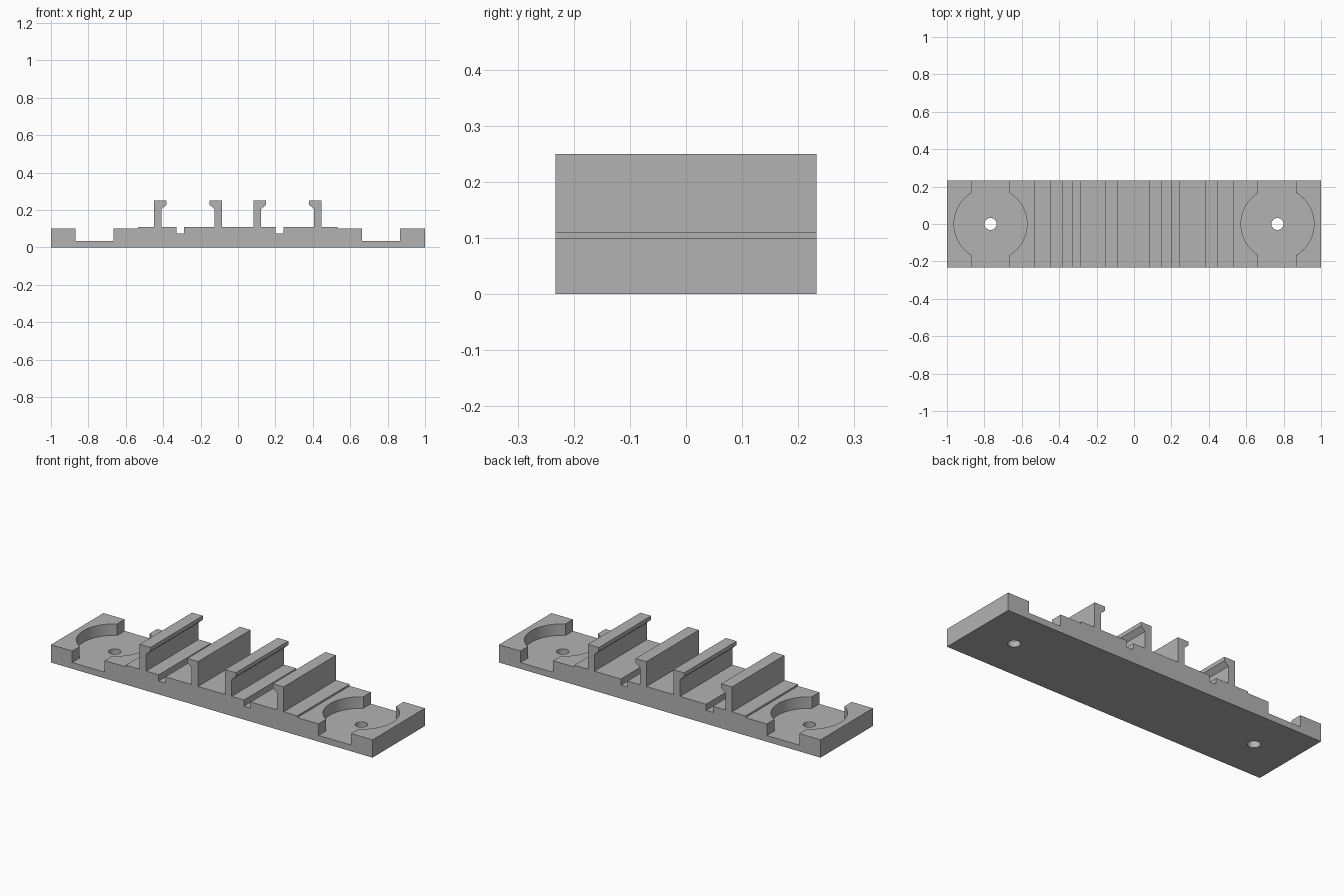
import bpy
import bmesh
import math

cube = bpy.data.objects.get("Cube")
if cube:
    bpy.data.objects.remove(cube, do_unlink=True)

HALF_DEPTH = 0.233
END_TOP, MID_TOP, FLOOR, GROOVE, CLIP_TOP = 0.1, 0.11, 0.035, 0.075, 0.25
POCKET_X = 0.767

grey = bpy.data.materials.new("plain grey")
grey.use_nodes = True
grey.diffuse_color = (0.45, 0.45, 0.45, 1)
grey.node_tree.nodes["Principled BSDF"].inputs["Base Color"].default_value = grey.diffuse_color


def extrude_profile(name, points):
    """Extrude an x-z outline through the whole depth."""
    bm = bmesh.new()
    face = bm.faces.new([bm.verts.new((x, -HALF_DEPTH, z)) for x, z in points])
    moved = bmesh.ops.extrude_face_region(bm, geom=[face])["geom"]
    verts = [v for v in moved if isinstance(v, bmesh.types.BMVert)]
    bmesh.ops.translate(bm, verts=verts, vec=(0, 2 * HALF_DEPTH, 0))
    bmesh.ops.recalc_face_normals(bm, faces=bm.faces)
    mesh = bpy.data.meshes.new(name)
    bm.to_mesh(mesh)
    bm.free()
    obj = bpy.data.objects.new(name, mesh)
    bpy.context.collection.objects.link(obj)
    mesh.materials.append(grey)
    return obj


def cut_round(target, x, radius, bottom, top):
    """Cut an upright cylinder out of the target."""
    bpy.ops.mesh.primitive_cylinder_add(
        vertices=64, radius=radius, depth=top - bottom,
        location=(x, 0, (top + bottom) / 2))
    cutter = bpy.context.object
    cutter.name = "round_cutter"
    cutter.hide_render = True
    cutter.data.materials.append(grey)
    mod = target.modifiers.new("round cut", 'BOOLEAN')
    mod.operation = 'DIFFERENCE'
    mod.solver = 'EXACT'
    mod.object = cutter
    bpy.context.view_layer.objects.active = target
    bpy.ops.object.modifier_apply(modifier=mod.name)
    bpy.data.objects.remove(cutter, do_unlink=True)


# Base plate: end slots, raised middle and two grooves
steps = [
    (-1, -0.868, END_TOP), (-0.868, -0.666, FLOOR), (-0.666, -0.534, END_TOP),
    (-0.534, -0.33, MID_TOP), (-0.33, -0.288, GROOVE), (-0.288, 0.2, MID_TOP),
    (0.2, 0.242, GROOVE), (0.242, 0.532, MID_TOP), (0.532, 0.664, END_TOP),
    (0.664, 0.867, FLOOR), (0.867, 1, END_TOP),
]
outline = [(-1, 0)]
for left, right, height in steps:
    outline += [(left, height), (right, height)]
outline.append((1, 0))
base = extrude_profile("base_plate", outline)

# Round pockets with screw holes
for side in (-1, 1):
    cut_round(base, side * POCKET_X, 0.195, FLOOR, 0.3)
    cut_round(base, side * POCKET_X, 0.032, -0.1, 0.2)

bpy.ops.object.select_all(action='DESELECT')
base.select_set(True)
bpy.context.view_layer.objects.active = base
bpy.ops.object.shade_smooth_by_angle(angle=math.radians(30))


# Hooked clips, in two facing pairs
def clip(name, x, direction):
    shape = [(0, MID_TOP), (0, CLIP_TOP), (0.067, CLIP_TOP), (0.067, 0.228),
             (0.041, 0.205), (0.041, MID_TOP)]
    extrude_profile(name, [(x + direction * dx, z) for dx, z in shape])


clip("right_outer_clip", -0.449, 1)
clip("right_inner_clip", -0.085, -1)
clip("left_inner_clip", 0.083, 1)
clip("left_outer_clip", 0.447, -1)
